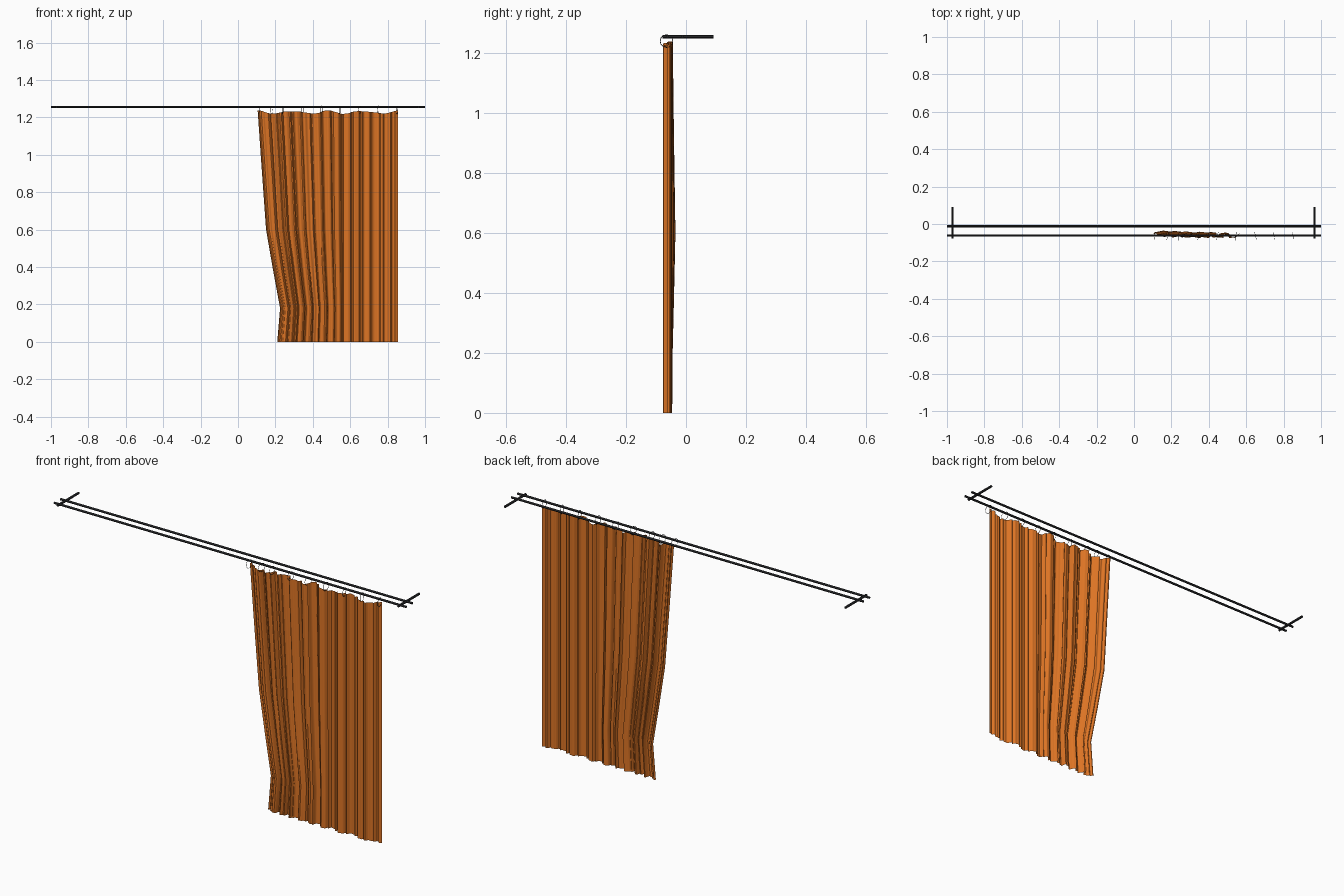
import bpy, math, random
from mathutils import Vector

cube = bpy.data.objects.get("Cube")
if cube:
    bpy.data.objects.remove(cube, do_unlink=True)


def material(name, color):
    mat = bpy.data.materials.new(name)
    mat.use_nodes = True
    mat.diffuse_color = color
    mat.node_tree.nodes["Principled BSDF"].inputs["Base Color"].default_value = color
    return mat


FABRIC = material("orange_fabric", (0.72, 0.175, 0.018, 1))
METAL = material("dark_metal", (0.018, 0.019, 0.021, 1))


def bar(name, start, end, radius):
    a, b = Vector(start), Vector(end)
    bpy.ops.mesh.primitive_cylinder_add(vertices=12, radius=radius, depth=(b - a).length,
                                        location=(a + b) / 2)
    obj = bpy.context.object
    obj.rotation_euler = (b - a).to_track_quat("Z", "Y").to_euler()
    obj.name = name
    obj.data.materials.append(METAL)
    bpy.ops.object.shade_smooth_by_angle()


# Twin rods and their wall brackets
ROD_Z = 1.255
for name, y in (("front_rod", -0.062), ("back_rod", -0.012)):
    bar(name, (-1, y, ROD_Z), (1, y, ROD_Z), 0.0055)
for name, x in (("right_bracket", -0.97), ("left_bracket", 0.965)):
    bar(name, (x, -0.078, ROD_Z), (x, 0.092, ROD_Z), 0.006)

# Thin rings hooked over the front rod
random.seed(4)
for i, x in enumerate((0.11, 0.18, 0.24, 0.345, 0.445, 0.545, 0.65, 0.75, 0.85)):
    bpy.ops.mesh.primitive_torus_add(
        major_segments=12, minor_segments=5, major_radius=0.0215, minor_radius=0.001,
        location=(x, -0.065, 1.24),
        rotation=(0, math.pi / 2, random.uniform(-0.3, 0.3)))
    bpy.context.object.name = f"curtain_ring_{i + 1}"
    bpy.context.object.data.materials.append(METAL)

# Curtain: a pleated sheet gathered toward its lower inner edge
LEFT, RIGHT, COLUMNS = 0.105, 0.855, 240
# height, sideways gather, backward bulge
ROWS = ((0, 0.105, 0.002), (0.18, 0.12, 0.003), (0.38, 0.083, 0.008),
        (0.6, 0.045, 0.013), (0.92, 0.022, 0.008), (1.228, 0, 0.004))


def pleat(t):
    fine = 1.4 - 0.5 * t
    wave = math.sin(58 * t * fine) + 0.5 * math.sin(131 * t + 1) + 0.35 * math.sin(217 * t)
    return max(-1, min(1, wave / 1.3))


verts, faces = [], []
for r, (z, gather, bulge) in enumerate(ROWS):
    top = r == len(ROWS) - 1
    for c in range(COLUMNS + 1):
        t = c / COLUMNS
        slack = max(0, 1 - t / 0.62)
        x = LEFT + (RIGHT - LEFT) * t + gather * slack
        x += 0.004 * math.sin(90 * t) * math.sin(math.pi * t)
        y = -0.062 + bulge * slack + 0.014 * pleat(t)
        hem = 0.007 * math.cos(t * 8 * math.pi) + 0.003 * math.cos(t * 37) if top else 0
        verts.append((x, y, z + hem))
        if r and c:
            n = r * (COLUMNS + 1) + c
            below = n - COLUMNS - 1
            faces.append((below - 1, below, n, n - 1))

mesh = bpy.data.meshes.new("curtain")
mesh.from_pydata(verts, [], faces)
mesh.materials.append(FABRIC)
curtain = bpy.data.objects.new("curtain", mesh)
bpy.context.collection.objects.link(curtain)
bpy.ops.object.select_all(action="DESELECT")
curtain.select_set(True)
bpy.context.view_layer.objects.active = curtain
bpy.ops.object.shade_smooth_by_angle(angle=math.radians(40))
